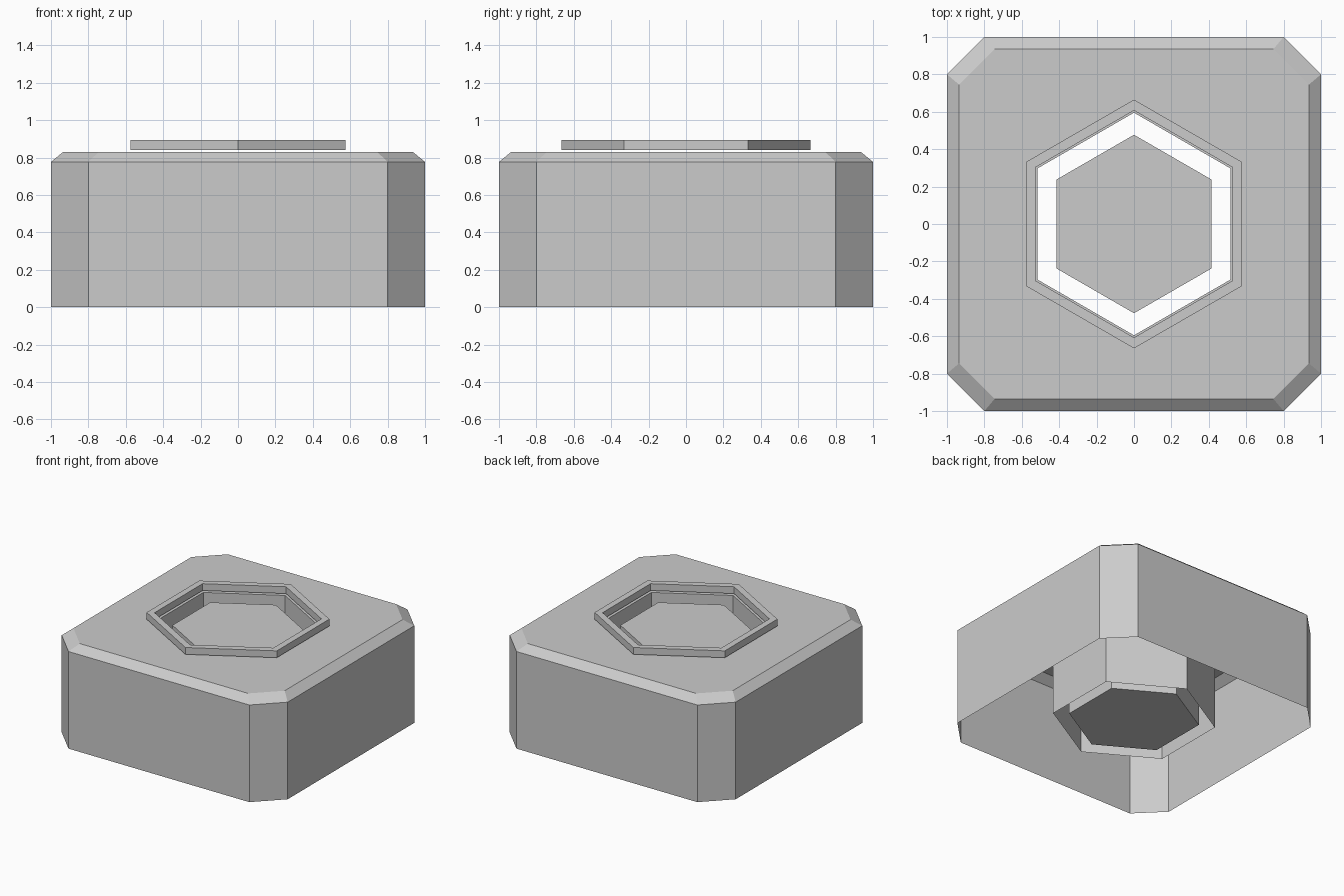
import bpy, bmesh, math

if "Cube" in bpy.data.objects:
    bpy.data.objects.remove(bpy.data.objects["Cube"])


def octagon(half, flat, z):
    # square outline with cut corners, counter-clockwise
    h, f = half, flat
    return [(h, -f, z), (h, f, z), (f, h, z), (-f, h, z),
            (-h, f, z), (-h, -f, z), (-f, -h, z), (f, -h, z)]


def hexagon(r, z):
    # points on +y and -y
    return [(r * math.cos(math.radians(90 + 60 * i)),
             r * math.sin(math.radians(90 + 60 * i)), z) for i in range(6)]


def add_loop(bm, pts):
    return [bm.verts.new(p) for p in pts]


def skin(bm, a, b):
    n = len(a)
    for i in range(n):
        j = (i + 1) % n
        bm.faces.new((a[i], a[j], b[j], b[i]))


def loop_edges(bm, loop):
    return [bm.edges.get((v, loop[i - 1])) or bm.edges.new((v, loop[i - 1]))
            for i, v in enumerate(loop)]


def finish(bm, name):
    mesh = bpy.data.meshes.new(name)
    bm.to_mesh(mesh)
    bm.free()
    obj = bpy.data.objects.new(name, mesh)
    bpy.context.collection.objects.link(obj)
    return obj


TOP = 0.83

# Housing: thin open-bottomed shell, bevelled rim, hexagonal hole and sleeve
bm = bmesh.new()
base = add_loop(bm, octagon(1.0, 0.8, 0.0))
shoulder = add_loop(bm, octagon(1.0, 0.8, 0.777))
rim = add_loop(bm, octagon(0.935, 0.745, TOP))
hole = add_loop(bm, hexagon(0.595, TOP))
sleeve_end = add_loop(bm, hexagon(0.595, 0.04))
skin(bm, base, shoulder)
skin(bm, shoulder, rim)
edges = loop_edges(bm, rim) + loop_edges(bm, hole)
fill = bmesh.ops.triangle_fill(bm, edges=edges, use_beauty=True,
                               normal=(0, 0, 1))
for f in fill["geom"]:
    if isinstance(f, bmesh.types.BMFace):
        f.normal_update()
        if f.normal.z < 0:
            f.normal_flip()
skin(bm, hole, sleeve_end)
finish(bm, "housing")

# Collar: hexagonal ring just above the housing top
bm = bmesh.new()
loops = [add_loop(bm, hexagon(r, z)) for r, z in
         ((0.665, 0.84), (0.665, 0.895), (0.607, 0.895), (0.607, 0.84))]
for i in range(4):
    skin(bm, loops[i], loops[(i + 1) % 4])
finish(bm, "collar")

# Plunger: hexagonal prism standing free inside the sleeve
bm = bmesh.new()
low = add_loop(bm, hexagon(0.477, 0.05))
high = add_loop(bm, hexagon(0.477, 0.80))
skin(bm, low, high)
bm.faces.new(high)
bm.faces.new(low[::-1])
finish(bm, "plunger")
